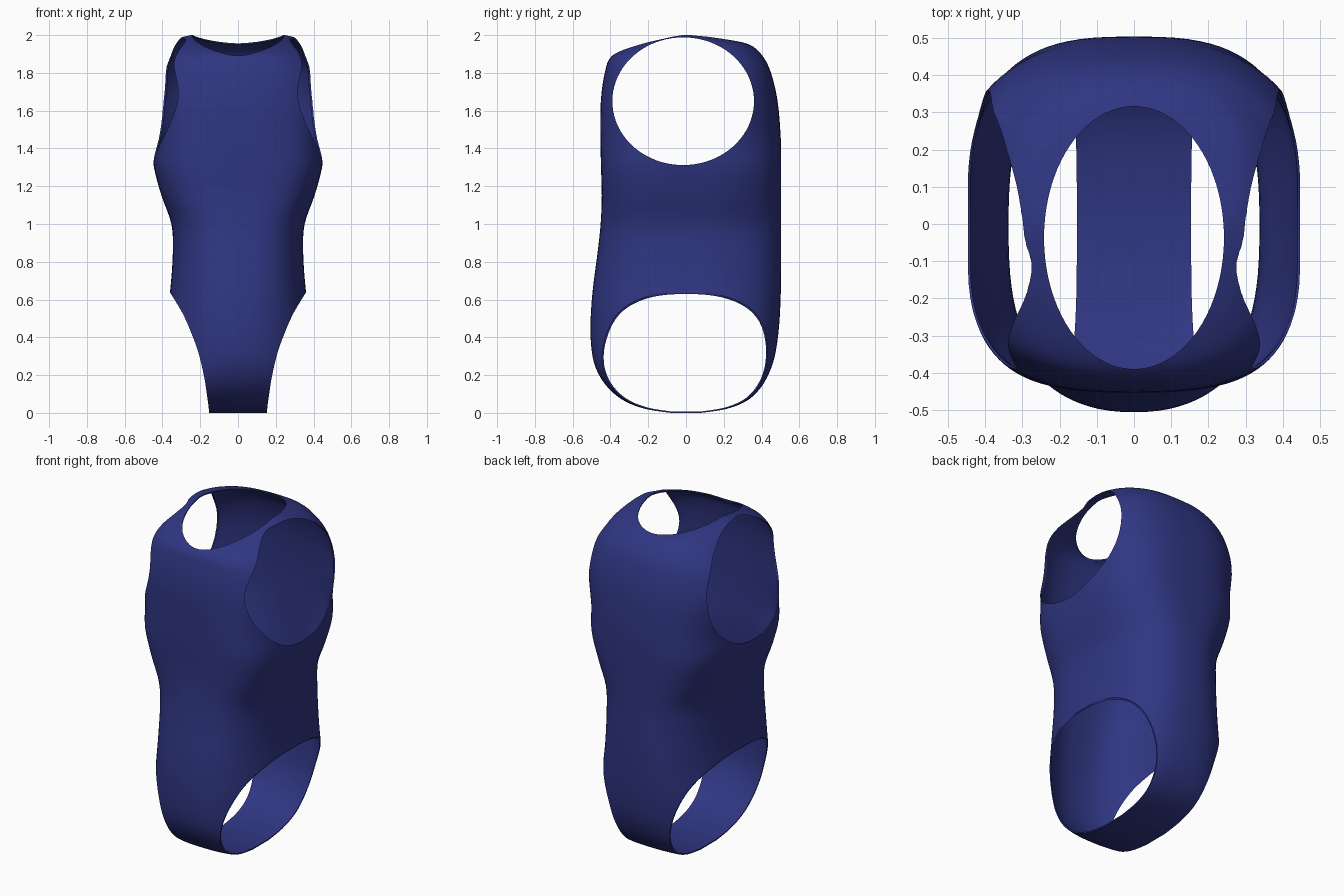
import bpy, bmesh, math

if "Cube" in bpy.data.objects:
    bpy.data.objects.remove(bpy.data.objects["Cube"])

# Body sections: height, half width, front y, back y, front squareness, back squareness
SECTIONS = [
    (0.00, 0.37, -0.08, 0.08, 2.4, 2.6), (0.02, 0.38, -0.21, 0.21, 2.4, 2.6),
    (0.06, 0.39, -0.32, 0.315, 2.4, 2.6), (0.12, 0.395, -0.40, 0.385, 2.4, 2.6),
    (0.20, 0.395, -0.46, 0.435, 2.35, 2.6), (0.30, 0.395, -0.495, 0.47, 2.3, 2.5),
    (0.45, 0.39, -0.506, 0.492, 2.3, 2.5), (0.64, 0.36, -0.495, 0.502, 2.5, 2.5),
    (0.85, 0.345, -0.468, 0.504, 2.7, 2.5), (1.00, 0.353, -0.452, 0.504, 2.9, 2.5),
    (1.15, 0.405, -0.446, 0.504, 3.2, 2.7), (1.30, 0.445, -0.450, 0.504, 3.3, 2.9),
    (1.45, 0.458, -0.453, 0.502, 3.0, 2.75), (1.65, 0.500, -0.451, 0.485, 2.6, 2.6),
    (1.80, 0.470, -0.430, 0.450, 2.6, 2.6), (1.89, 0.405, -0.392, 0.405, 2.6, 2.6),
    (1.95, 0.350, -0.270, 0.335, 2.6, 2.6), (1.985, 0.305, -0.135, 0.19, 2.6, 2.6),
    (2.00, 0.25, -0.05, 0.06, 2.6, 2.6)]
SEG = 96


def catmull(a, b, c, d, t):
    return 0.5 * (2*b + (c - a)*t + (2*a - 5*b + 4*c - d)*t*t + (3*b - a - 3*c + d)*t**3)


def resample(rows, steps=4):
    out = []
    for i in range(len(rows) - 1):
        quad = [rows[max(0, min(len(rows) - 1, i + k))] for k in (-1, 0, 1, 2)]
        for s in range(steps):
            out.append([catmull(*v, s / steps) for v in zip(*quad)])
    return out + [list(rows[-1])]


def ring(z, hw, front, back, n_front, n_back):
    # Superellipse with different front and back halves
    pts = []
    for i in range(SEG):
        a = 2 * math.pi * i / SEG
        c, s = math.cos(a), math.sin(a)
        n = n_back if s > 0 else n_front
        x = hw * math.copysign(abs(c) ** (2 / n), c)
        y = (back if s > 0 else -front) * math.copysign(abs(s) ** (2 / n), s)
        pts.append((x, y, z))
    return pts


def loft(name, rings):
    bm = bmesh.new()
    vs = [[bm.verts.new(p) for p in r] for r in rings]
    n = len(vs[0])
    for lo, hi in zip(vs, vs[1:]):
        for i in range(n):
            j = (i + 1) % n
            bm.faces.new((lo[i], lo[j], hi[j], hi[i]))
    bm.faces.new(vs[0][::-1])
    bm.faces.new(vs[-1])
    bmesh.ops.recalc_face_normals(bm, faces=bm.faces)
    me = bpy.data.meshes.new(name)
    bm.to_mesh(me)
    bm.free()
    ob = bpy.data.objects.new(name, me)
    bpy.context.collection.objects.link(ob)
    return ob


# Thin fabric body
suit = loft("swimsuit", [ring(*r) for r in resample(SECTIONS)])
mat = bpy.data.materials.new("navy_fabric")
mat.diffuse_color = (0.029, 0.037, 0.225, 1)
mat.use_nodes = True
mat.node_tree.nodes["Principled BSDF"].inputs["Base Color"].default_value = mat.diffuse_color
suit.data.materials.append(mat)
shell = suit.modifiers.new("thickness", 'SOLIDIFY')
shell.thickness = 0.007
shell.offset = -1

circle = [(math.cos(2 * math.pi * i / 80), math.sin(2 * math.pi * i / 80)) for i in range(80)]

# Arm openings: an oval running straight through from side to side
arm = loft("arm_cutter", [[(x, -0.015 + 0.375 * c, 1.65 + 0.338 * s) for c, s in circle]
                          for x in (-0.8, 0.8)])

# Neck opening: an oval from above
neck = loft("neck_cutter", [[(0.242 * c, -0.037 + 0.353 * s, z) for c, s in circle]
                            for z in (1.6, 2.3)])

# Leg openings: the curved edge of the crotch strip, pushed front to back
edge = resample([(0.153, -0.1), (0.153, 0.0), (0.165, 0.1), (0.181, 0.2), (0.21, 0.32),
                 (0.25, 0.43), (0.295, 0.53), (0.358, 0.635)])
edge += [(0.7, 0.638), (0.7, -0.1)]
legs = [loft("leg_cutter", [[(side * x, y, z) for x, z in edge] for y in (-0.8, 0.8)])
        for side in (-1, 1)]

# Cut the openings, then shade
bpy.context.view_layer.objects.active = suit
suit.select_set(True)
cutters = [arm, neck] + legs
for c in cutters:
    c.hide_render = True
    m = suit.modifiers.new(c.name, 'BOOLEAN')
    m.operation = 'DIFFERENCE'
    m.solver = 'EXACT'
    m.object = c
for m in list(suit.modifiers):
    bpy.ops.object.modifier_apply(modifier=m.name)
for c in cutters:
    bpy.data.objects.remove(c)
bpy.ops.object.shade_smooth_by_angle(angle=math.radians(40))
